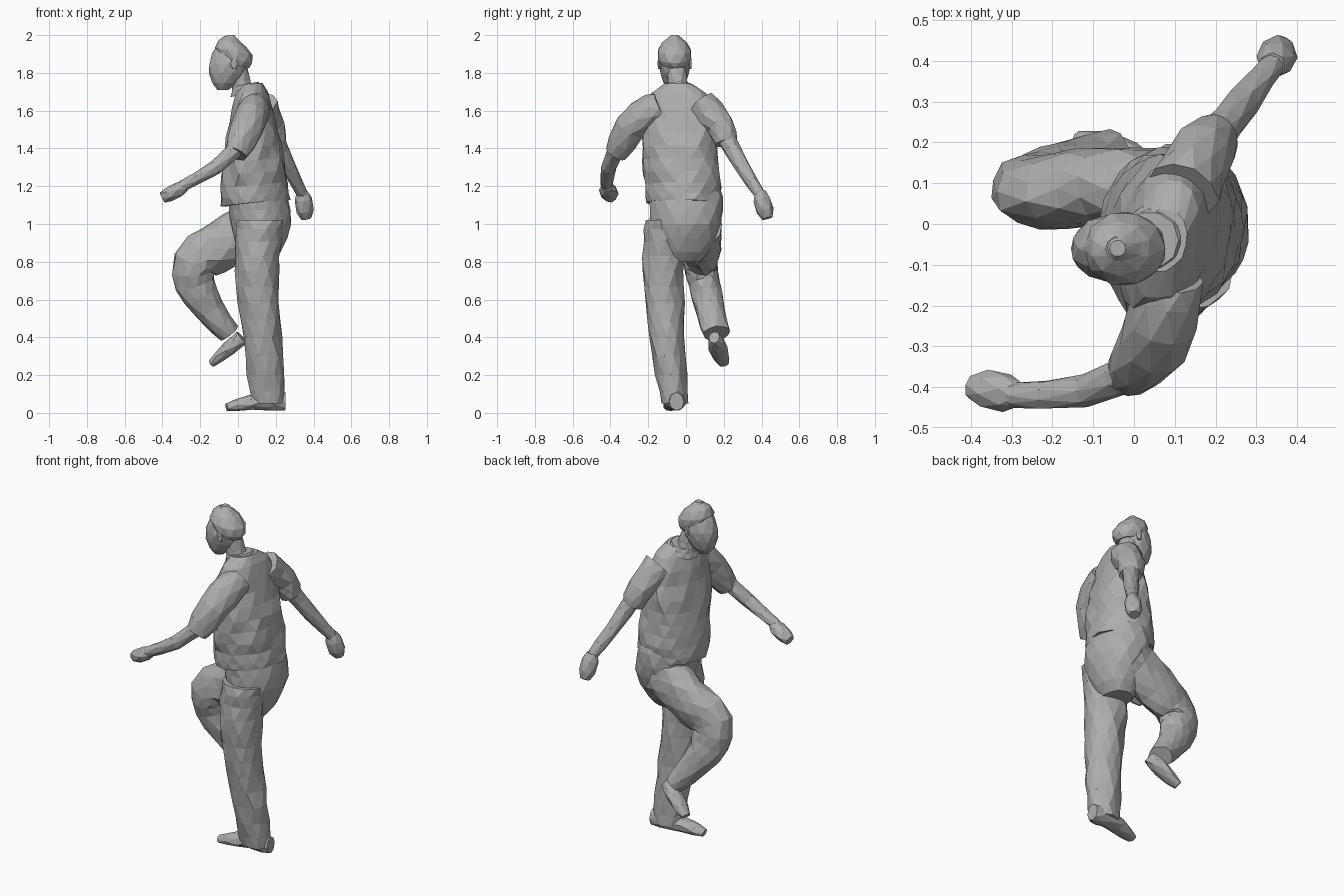
import bpy, bmesh, math, random
from mathutils import Vector

random.seed(7)
if "Cube" in bpy.data.objects:
    bpy.data.objects.remove(bpy.data.objects["Cube"], do_unlink=True)

grey = bpy.data.materials.new("plain grey")
grey.use_nodes = True
shade = (0.42, 0.42, 0.42, 1)
grey.diffuse_color = shade
grey.node_tree.nodes["Principled BSDF"].inputs["Base Color"].default_value = shade


def taper(start, end, bulge=0, ease=1):
    """Radius rule along a part: from start to end, swelling in the middle."""
    return lambda t: start + (end - start) * t ** ease + bulge * math.sin(math.pi * t)


def point_on(path, t):
    """Point on a smooth curve through the path's points."""
    last = len(path) - 1
    index = min(int(t * last), last - 1)
    local = t * last - index
    before, here = path[max(index - 1, 0)], path[index]
    there, after = path[index + 1], path[min(index + 2, last)]
    leave, arrive = (there - before) / 2, (after - here) / 2
    blend = local * local * (3 - 2 * local)
    return (here.lerp(there, blend)
            + leave * local * (1 - local) ** 2
            - arrive * local ** 2 * (1 - local))


def section_axes(path, t, level, yaw, tilt):
    """Two axes of a cross-section, either level or square to the path."""
    if level:
        return (Vector((math.cos(yaw), math.sin(yaw), tilt)),
                Vector((-math.sin(yaw), math.cos(yaw), 0)))
    step = 0.05
    ahead, behind = point_on(path, min(t + step, 1)), point_on(path, max(t - step, 0))
    along = (ahead - behind).normalized()
    across = (Vector((0, 1, 0)) - along * along.y).normalized()
    return across, along.cross(across)


def loft(name, points, width, depth=None, steps=4, sides=8, level=False,
         fold=0.05, yaw=0, tilt=0):
    """Closed faceted body; fold gives the creases of cloth."""
    path = [Vector(p) for p in points]
    depth = depth or width
    pleats = [random.uniform(-fold, fold) / 2 for side in range(sides)]
    bm = bmesh.new()
    rings = []
    for row in range(steps + 1):
        t = row / steps
        centre = point_on(path, t)
        across, through = section_axes(path, t, level, yaw, tilt)
        ring = []
        for side in range(sides):
            angle = math.tau * (side + row % 2 / 2) / sides
            size = 1 + pleats[side] + random.uniform(-fold, fold)
            spot = centre + size * (across * math.cos(angle) * width(t)
                                    + through * math.sin(angle) * depth(t))
            spot.z = max(spot.z, 0)
            ring.append(bm.verts.new(spot))
        rings.append(ring)

    # Staggered rings joined by alternating triangles
    for row, (low, high) in enumerate(zip(rings, rings[1:])):
        for side in range(sides):
            after = (side + 1) % sides
            if row % 2:
                bm.faces.new((low[side], low[after], high[after]))
                bm.faces.new((low[side], high[after], high[side]))
            else:
                bm.faces.new((low[side], low[after], high[side]))
                bm.faces.new((low[after], high[after], high[side]))
    bm.faces.new(rings[0])
    bm.faces.new(rings[-1])
    bmesh.ops.recalc_face_normals(bm, faces=bm.faces)
    mesh = bpy.data.meshes.new(name)
    bm.to_mesh(mesh)
    bm.free()
    mesh.materials.append(grey)
    bpy.context.collection.objects.link(bpy.data.objects.new(name, mesh))


# Head, facing -x and bent slightly down
loft("head", [(-.08, -.06, 1.71), (-.05, -.06, 1.85), (-.04, -.06, 2)],
     width=taper(.03, .02, bulge=.08), depth=taper(.03, .02, bulge=.06),
     steps=6, sides=10, level=True, fold=.02)
loft("hair", [(-.01, -.06, 1.84), (-.04, -.06, 1.99)],
     width=taper(.07, .03, bulge=.05), depth=taper(.07, .03, bulge=.04),
     sides=10, level=True, fold=.03, tilt=-.2)
loft("neck", [(.03, -.04, 1.69), (0, -.05, 1.83)],
     width=taper(.06, .05), steps=2, level=True, fold=.02)
loft("nose", [(-.13, -.06, 1.89), (-.14, -.06, 1.82)],
     width=taper(.01, .015), steps=2, sides=5)
for name, turn in (("left_ear", -1), ("right_ear", 1)):
    side_y = turn * .08 - .06
    loft(name, [(-.02, side_y, 1.82), (-.02, side_y, 1.88)],
         width=taper(.01, .01), depth=taper(.01, .01, bulge=.01), steps=2, sides=5)

# Loose shirt with short sleeves
loft("shirt_body", [(.09, -.01, 1.11), (.08, -.03, 1.4), (.07, -.04, 1.74)],
     width=taper(.18, .06, bulge=.03), depth=taper(.2, .08, bulge=.01, ease=8),
     steps=10, sides=16, level=True, yaw=-.2, tilt=.1)
loft("collar", [(.05, -.04, 1.69), (.04, -.04, 1.74)],
     width=taper(.09, .07), steps=2, sides=10, level=True, fold=.02, tilt=.2)
loft("left_sleeve", [(.09, -.13, 1.62), (.06, -.27, 1.54), (-.01, -.37, 1.37)],
     width=taper(.08, .06, bulge=.02), steps=5, sides=10)
loft("right_sleeve", [(.12, .08, 1.63), (.17, .18, 1.52), (.2, .21, 1.43)],
     width=taper(.09, .06), sides=10)

# Bare forearms and fists, one swung forward and one back
loft("left_forearm", [(.02, -.35, 1.43), (-.12, -.41, 1.3), (-.3, -.42, 1.2)],
     width=taper(.05, .03))
loft("left_fist", [(-.28, -.42, 1.2), (-.4, -.4, 1.14)],
     width=taper(.03, .03, bulge=.02), depth=taper(.03, .03, bulge=.01), steps=3, sides=7)
loft("right_forearm", [(.19, .2, 1.48), (.27, .3, 1.3), (.34, .39, 1.16)],
     width=taper(.05, .03))
loft("right_fist", [(.34, .39, 1.17), (.36, .43, 1.03)],
     width=taper(.03, .03, bulge=.02), steps=3, sides=7)

# Baggy trousers
loft("trouser_seat", [(.1, 0, 1.2), (.12, 0, 1), (.11, -.02, .8)],
     width=taper(.14, .08, bulge=.05), depth=taper(.18, .1, bulge=.05),
     steps=6, sides=14, level=True, fold=.03)
loft("standing_trouser_leg",
     [(.12, -.1, 1.02), (.1, -.12, .75), (.13, -.1, .4), (.16, -.06, .05)],
     width=taper(.13, .09), depth=taper(.12, .07, bulge=.01),
     steps=12, sides=12, level=True, fold=.06)
loft("raised_trouser_leg",
     [(.1, .08, 1), (-.07, .09, .9), (-.23, .08, .79), (-.2, .11, .62), (-.05, .16, .42)],
     width=taper(.11, .07), depth=taper(.14, .06, bulge=.02),
     steps=12, sides=12, fold=.06)

# Shoes, one flat on the ground and one hanging toe down
loft("standing_shoe", [(.25, -.05, .06), (.1, -.06, .06), (-.06, -.09, .03)],
     width=taper(.04, .03, bulge=.02), depth=taper(.05, .02, bulge=.01), steps=5)
loft("raised_shoe", [(.02, .15, .4), (-.05, .17, .34), (-.14, .2, .26)],
     width=taper(.03, .03, bulge=.02), depth=taper(.04, .02, bulge=.01))
